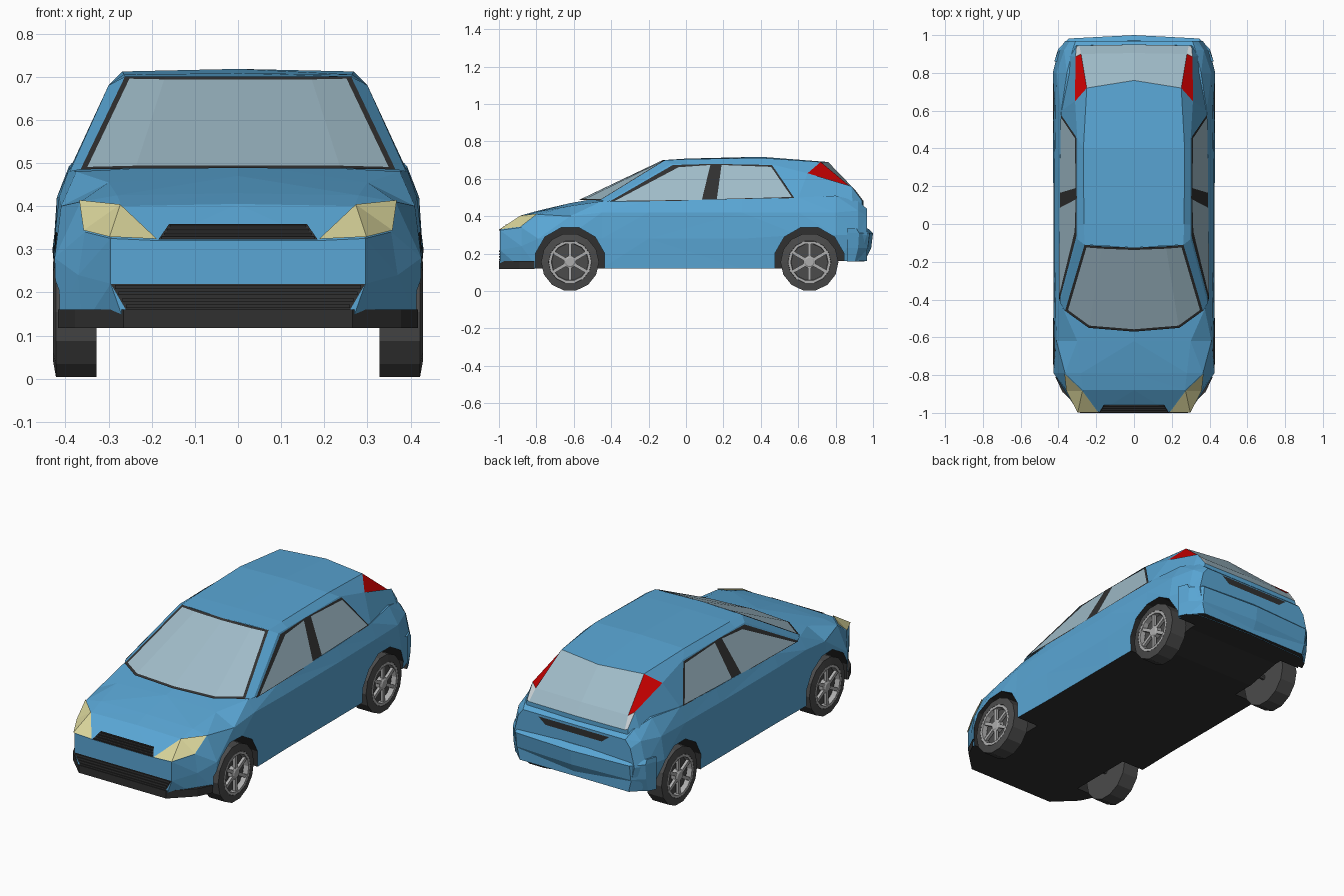
import bpy, bmesh, math
from mathutils import Vector, Matrix

if "Cube" in bpy.data.objects:
    bpy.data.objects.remove(bpy.data.objects["Cube"])

def material(name, rgb):
    m = bpy.data.materials.new(name)
    m.diffuse_color = (*rgb, 1)
    m.use_nodes = True
    m.node_tree.nodes["Principled BSDF"].inputs["Base Color"].default_value = m.diffuse_color
    return m

MATS = [material("paint", (.10, .38, .66)), material("black_trim", (.03, .03, .03)),
        material("glass", (.35, .50, .58)), material("red_lens", (.6, .0, .0)),
        material("clear_lens", (.6, .65, .68)), material("lamp_yellow", (.68, .65, .32)),
        material("rubber", (.07, .07, .07)), material("alloy", (.42, .42, .42))]
PAINT, BLACK, GLASS, RED, CLEAR, YELLOW, RUBBER, ALLOY = range(8)

def finish(bm, name):
    bmesh.ops.remove_doubles(bm, verts=bm.verts, dist=1e-4)
    bmesh.ops.recalc_face_normals(bm, faces=bm.faces)
    me = bpy.data.meshes.new(name)
    bm.to_mesh(me)
    bm.free()
    for m in MATS:
        me.materials.append(m)
    ob = bpy.data.objects.new(name, me)
    bpy.context.collection.objects.link(ob)
    return ob

def mirrored(faces):
    """bmesh from (points, material) faces and their mirror images in x"""
    bm = bmesh.new()
    for pts, mat in faces:
        for s in (1, -1):
            f = bm.faces.new([bm.verts.new((s * p[0], p[1], p[2])) for p in pts[::s]])
            f.material_index = mat
    return bm

def strips(rings, mat):
    return [([a[j], b[j], b[j + 1], a[j + 1]], mat(i, j))
            for i, (a, b) in enumerate(zip(rings, rings[1:])) for j in range(len(a) - 1)]

def box(bm, size, mtx, mat):
    g = bmesh.ops.create_cube(bm, size=1, matrix=mtx @ Matrix.Diagonal((*size, 1)))
    for f in {f for v in g["verts"] for f in v.link_faces}:
        f.material_index = mat

def lathe(bm, profile, n, mat, side, y, z):
    """turn an (x, r) profile about the wheel axis"""
    for k in range(n):
        a, b = [2 * math.pi * (k + t + .5) / n for t in (0, 1)]
        for (x0, r0), (x1, r1) in zip(profile, profile[1:]):
            pts = [(x0, r0, a), (x1, r1, a), (x1, r1, b), (x0, r0, b)]
            if r0 == 0: pts = pts[:3]
            elif r1 == 0: pts = [pts[0], pts[1], pts[3]]
            f = bm.faces.new([bm.verts.new((side * x, y + r * math.sin(t), z + r * math.cos(t)))
                              for x, r, t in pts])
            f.material_index = mat

# lower body: y, bottom z, bottom x, waist x/z, shoulder x/z, upper x/z, centre z
stations = [
    (-.995, .12, .26, .295, .22, .295, .325, .185, .32, .32),
    (-.88, .12, .36, .37, .24, .355, .34, .27, .40, .405),
    (-.79, .12, .42, .425, .28, .365, .41, .28, .425, .43),
    (-.62, .12, .425, .428, .30, .41, .40, .30, .455, .47),
    (-.45, .12, .425, .425, .28, .415, .42, .375, .48, .50),
    (-.20, .12, .42, .425, .28, .42, .42, .392, .485, .50),
    (.30, .12, .42, .428, .28, .42, .42, .392, .492, .50),
    (.60, .12, .42, .428, .30, .415, .42, .385, .50, .50),
    (.80, .16, .42, .43, .30, .41, .42, .355, .51, .51),
    (.92, .16, .38, .40, .30, .37, .43, .325, .48, .48),
    (.968, .16, .33, .365, .30, .34, .40, .31, .44, .44)]
rings = [[(0, y, zb), (xb, y, zb), (xw, y, zw), (xs, y, zs), (xh, y, zh), (0, y, zc)]
         for y, zb, xb, xw, zw, xs, zs, xh, zh, zc in stations]
faces = strips(rings, lambda i, j: BLACK if j == 0 else PAINT)
faces += [(rings[0], PAINT), (rings[-1], PAINT)]
bm = mirrored(faces)
bmesh.ops.triangulate(bm, faces=bm.faces)
body = finish(bm, "lower_body")

# wheel arches cut out of the body
WHEELS = [(s, y) for s in (1, -1) for y in (-.62, .66)]
WZ = .155
bm = bmesh.new()
for s, y in WHEELS:
    lathe(bm, [(.29, 0), (.29, .19), (.5, .19), (.5, 0)], 12, BLACK, s, y, WZ)
cutter = finish(bm, "arch_cutter")
cutter.hide_render = True
mod = body.modifiers.new("arches", "BOOLEAN")
mod.operation, mod.solver, mod.object = "DIFFERENCE", "EXACT", cutter
bpy.context.view_layer.objects.active = body
bpy.ops.object.modifier_apply(modifier=mod.name)
bpy.data.objects.remove(cutter)

# cabin: each ring is belt, window top, roof edge, roof centre
cabin = [
    [(.39, -.42, .48), (.30, -.08, .68), (.262, -.11, .70), (0, -.125, .70)],
    [(.39, -.10, .485), (.30, 0, .68), (.265, 0, .705), (0, 0, .708)],
    [(.388, .35, .49), (.30, .45, .68), (.268, .40, .712), (0, .40, .718)],
    [(.383, .60, .50), (.312, .65, .63), (.25, .72, .69), (0, .76, .69)],
    [(.34, .89, .48), (.31, .885, .56), (.28, .90, .54), (0, .905, .54)],
    [(.315, .945, .44), (.305, .94, .485), (.29, .945, .48), (0, .95, .48)]]
tail = {(3, 1): RED, (4, 1): CLEAR, (3, 2): GLASS, (4, 2): GLASS}
faces = strips(cabin, lambda i, j: tail.get((i, j), PAINT))
corner = (.365, -.46, .485)
faces.append(([corner, *cabin[0][:3]], PAINT))
faces.append((cabin[-1] + [(0, .95, .44)], PAINT))
finish(mirrored(faces), "cabin")

# windscreen with a dark surround
base = [(0, -.57, .488), (.24, -.55, .487), corner]
head = [(0, -.125, .70), (.17, -.118, .70), (.262, -.11, .70)]
bm = mirrored(strips([base, head], lambda i, j: GLASS))
bmesh.ops.remove_doubles(bm, verts=bm.verts, dist=1e-4)
bmesh.ops.recalc_face_normals(bm, faces=bm.faces)
rim = bmesh.ops.inset_region(bm, faces=bm.faces[:], thickness=.014, use_boundary=True,
                             use_even_offset=True)
for f in rim["faces"]:
    f.material_index = BLACK
finish(bm, "windscreen")

# side windows lie in the sloping plane of the cabin side
def pane(outline, off):
    return [(.39 - .4615 * (z - .485) + off, y, z) for y, z in outline]
finish(mirrored([
    (pane([(-.41, .478), (-.07, .674), (.14, .68), (.46, .674), (.58, .497), (.1, .483)], .003), BLACK),
    (pane([(-.38, .482), (-.04, .662), (.13, .674), (.085, .488)], .006), GLASS),
    (pane([(.19, .674), (.455, .664), (.565, .503), (.165, .492)], .006), GLASS)]), "side_windows")

# headlamps wrapped round the front corners
def out(p):
    return (p[0] + .003, p[1] - .004, p[2] + .004)
a, b, c, d, e = map(out, [rings[0][4], rings[0][3], rings[1][3], rings[2][3], rings[1][4]])
finish(mirrored([([a, b, e], YELLOW), ([b, c, e], YELLOW), ([c, d, e], YELLOW)]), "headlamps")

# bumpers: half outline swept through (z, y shift) levels
def bumper(name, outline, levels, mat):
    rows = [[(x, y + dy * t, z) for t, (x, y) in zip((0, .5, 1, 1), outline)] for z, dy in levels]
    fs = strips(rows, lambda i, j: mat)
    fs += [(r + [(0, r[0][1], r[0][2])], m) for r, m in ((rows[0], BLACK), (rows[-1], mat))]
    finish(mirrored(fs), name)
bumper("front_lip", [(.417, -.81), (.378, -.89), (.265, -1.0), (0, -1.0)],
       [(.118, 0), (.16, 0)], BLACK)
bumper("rear_bumper", [(.422, .86), (.402, .925), (.345, .982), (0, 1.0)],
       [(.158, -.045), (.23, -.01), (.31, 0), (.335, -.028)], PAINT)

# grilles: dark trapezoid with slats
def grille(name, lo, hi, count):
    (x0, y0, z0), (x1, y1, z1) = lo, hi
    bm = mirrored([([(0, y0, z0), lo, hi, (0, y1, z1)], BLACK)])
    for k in range(count):
        t = (k + .5) / count
        p = Vector(lo).lerp(Vector(hi), t)
        box(bm, (2 * p.x - .01, .008, abs(z1 - z0) / count * .55),
            Matrix.Translation((0, p.y, p.z)), BLACK)
    finish(bm, name)
grille("lower_grille", (.26, -.996, .16), (.295, -.996, .22), 4)
grille("upper_grille", (.185, -.998, .322), (.16, -.957, .358), 4)

# handle recess under the rear window
finish(mirrored([([(0, .973, .395), (.17, .973, .395), (.215, .973, .43), (0, .973, .43)], BLACK)]),
       "tailgate_recess")

# wheels: tyre, rim ring, hub and six spokes
for s, y in WHEELS:
    name = ("right" if s < 0 else "left") + ("_front" if y < 0 else "_rear") + "_wheel"
    bm = bmesh.new()
    lathe(bm, [(.328, 0), (.328, .155), (.422, .155), (.429, .115), (.395, .11), (.395, 0)],
          14, RUBBER, s, y, WZ)
    lathe(bm, [(.40, .114), (.429, .114), (.429, .10), (.40, .098)], 14, ALLOY, s, y, WZ)
    lathe(bm, [(.39, .034), (.42, .034), (.428, .022), (.428, 0)], 12, ALLOY, s, y, WZ)
    for k in range(6):
        m = (Matrix.Translation((s * .416, y, WZ)) @ Matrix.Rotation(k * math.pi / 3, 4, "X")
             @ Matrix.Translation((0, 0, .065)))
        box(bm, (.016, .018, .08), m, ALLOY)
    finish(bm, name)
    # stub axle
    bm = bmesh.new()
    lathe(bm, [(.28, 0), (.28, .014), (.335, .014), (.335, 0)], 8, RUBBER, s, y, WZ)
    finish(bm, name.replace("wheel", "axle"))
